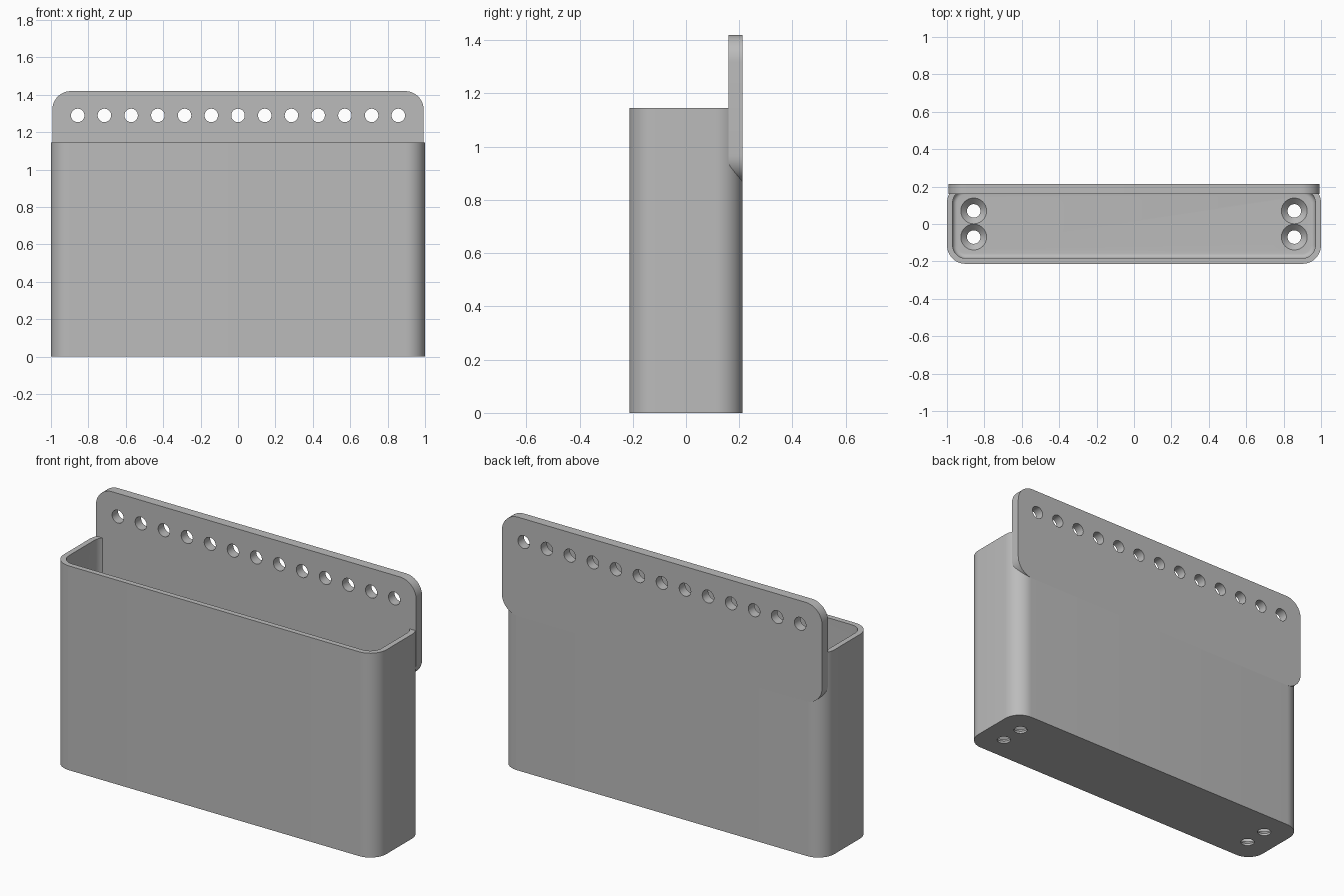
import bpy
import bmesh
from math import sin, cos, pi, radians
from mathutils import Matrix

if "Cube" in bpy.data.objects:
    bpy.data.objects.remove(bpy.data.objects["Cube"], do_unlink=True)

grey = bpy.data.materials.new("plain grey")
grey.use_nodes = True
COLOUR = (0.5, 0.5, 0.5, 1)
grey.diffuse_color = COLOUR
grey.node_tree.nodes["Principled BSDF"].inputs["Base Color"].default_value = COLOUR

HALF_X, HALF_Y, CORNER, HEIGHT = 1.0, 0.213, 0.1, 1.145
WALL, FLOOR, FILLET = 0.03, 0.045, 0.025
HOLE = 0.036


def rounded_ring(hx, hy, r, z, cy=0, steps=12):
    """Outline of a rounded rectangle at height z."""
    ring = []
    for q, (sx, sy) in enumerate([(1, 1), (-1, 1), (-1, -1), (1, -1)]):
        for i in range(steps + 1):
            a = (q + i / steps) * pi / 2
            ring.append((sx * (hx - r) + r * cos(a), cy + sy * (hy - r) + r * sin(a), z))
    return ring


def circle_ring(r, z, cx, cy, n=40):
    return [(cx + r * cos(2 * pi * i / n), cy + r * sin(2 * pi * i / n), z) for i in range(n)]


def loft(bm, rings):
    """Closed solid through a stack of rings."""
    loops = [[bm.verts.new(p) for p in ring] for ring in rings]
    n = len(loops[0])
    for low, high in zip(loops, loops[1:]):
        for i in range(n):
            j = (i + 1) % n
            bm.faces.new((low[i], low[j], high[j], high[i]))
    bm.faces.new(loops[0][::-1])
    bm.faces.new(loops[-1])


def make(name, solids, upright=False):
    bm = bmesh.new()
    for rings in solids:
        loft(bm, rings)
    if upright:
        bm.transform(Matrix.Rotation(pi / 2, 4, "X"))
    bmesh.ops.recalc_face_normals(bm, faces=bm.faces)
    mesh = bpy.data.meshes.new(name)
    bm.to_mesh(mesh)
    bm.free()
    mesh.materials.append(grey)
    ob = bpy.data.objects.new(name, mesh)
    bpy.context.collection.objects.link(ob)
    return ob


def activate(ob):
    bpy.ops.object.select_all(action="DESELECT")
    ob.select_set(True)
    bpy.context.view_layer.objects.active = ob


def cut(ob, cutter):
    mod = ob.modifiers.new("cut", "BOOLEAN")
    mod.operation, mod.solver, mod.object = "DIFFERENCE", "EXACT", cutter
    activate(ob)
    bpy.ops.object.modifier_apply(modifier=mod.name)
    bpy.data.objects.remove(cutter, do_unlink=True)


# Open bin with a hollow whose floor edge is filleted
bin_body = make("bin_body", [[rounded_ring(HALF_X, HALF_Y, CORNER, z) for z in (0, HEIGHT)]])
hollow = []
for i in range(7):
    a = i / 6 * pi / 2
    inset = WALL + FILLET * (1 - sin(a))
    hollow.append(rounded_ring(HALF_X - inset, HALF_Y - inset, CORNER - inset,
                               FLOOR + FILLET * (1 - cos(a))))
hollow.append(rounded_ring(HALF_X - WALL, HALF_Y - WALL, CORNER - WALL, HEIGHT + 0.1))
cut(bin_body, make("hollow_cutter", [hollow]))

# Countersunk screw holes in the floor
screws = [[circle_ring(r, z, x, y) for r, z in
           ((HOLE, -0.05), (HOLE, 0.012), (0.069, FLOOR), (0.069, FLOOR + 0.02))]
          for x in (-0.857, 0.857) for y in (-0.07, 0.07)]
cut(bin_body, make("screw_cutter", screws))

# Rounded back plate with a row of holes
back_plate = make("back_plate", [[rounded_ring(0.993, 0.277, CORNER, z, 1.143)
                                  for z in (-HALF_Y, -0.16)]], upright=True)
row = [[circle_ring(HOLE, z, (i - 6) / 7, 1.29) for z in (-0.3, -0.1)] for i in range(13)]
cut(back_plate, make("row_cutter", row, upright=True))

for part in (bin_body, back_plate):
    activate(part)
    bpy.ops.object.shade_smooth_by_angle(angle=radians(30))
